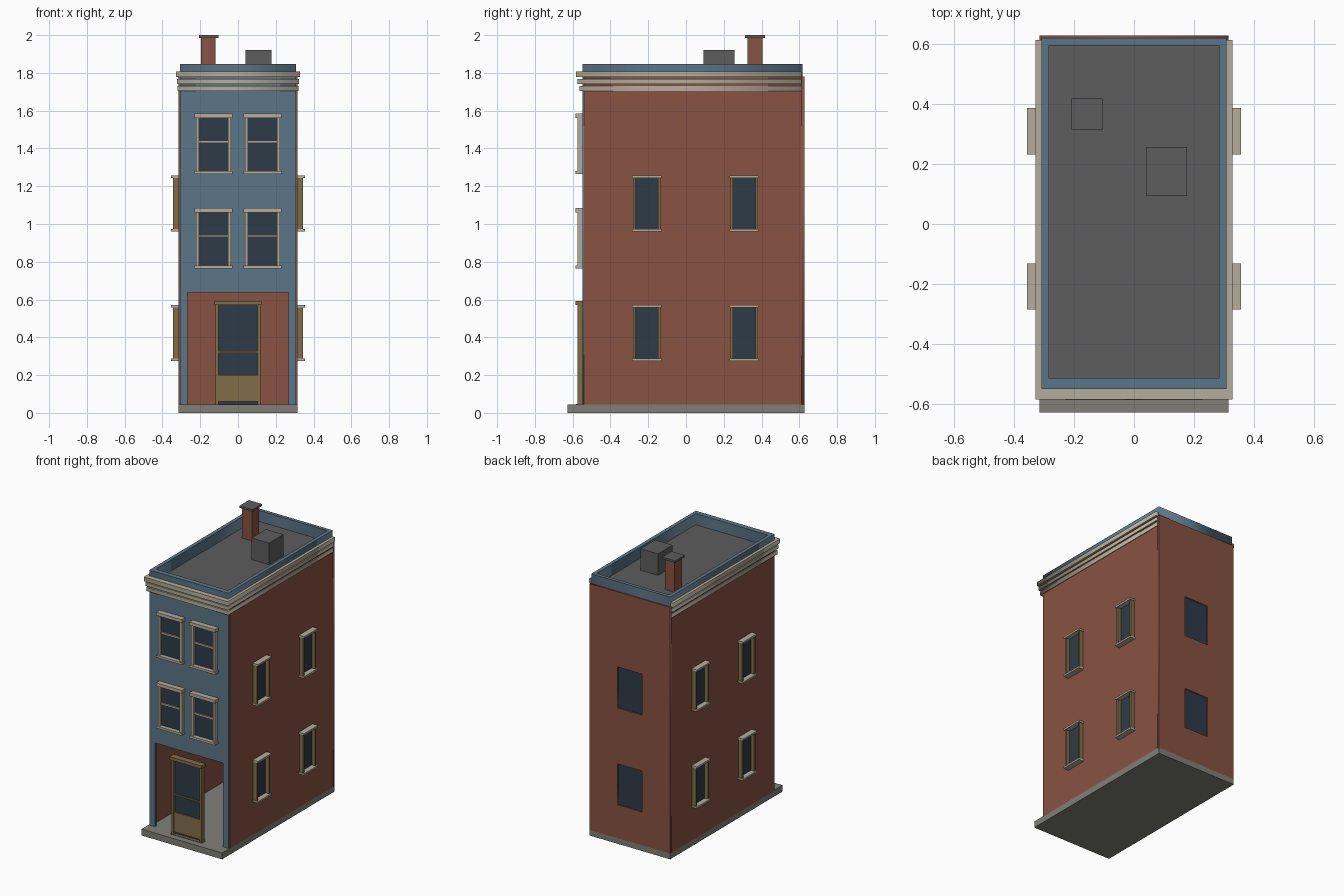
import bpy
import math

if "Cube" in bpy.data.objects:
    bpy.data.objects.remove(bpy.data.objects["Cube"], do_unlink=True)


def material(name, srgb):
    color = [(c / 255 / 12.92 if c < 11 else ((c / 255 + 0.055) / 1.055) ** 2.4) for c in srgb] + [1]
    mat = bpy.data.materials.new(name)
    mat.use_nodes = True
    mat.diffuse_color = color
    bsdf = mat.node_tree.nodes["Principled BSDF"]
    bsdf.inputs["Base Color"].default_value = color
    bsdf.inputs["Roughness"].default_value = 0.8
    return mat


BRICK = material("brick red", (136, 82, 65))
BLUE = material("facade blue", (92, 118, 136))
STONE = material("pale stone", (182, 174, 156))
WOOD = material("ochre wood", (130, 108, 72))
GLASS = material("dark glass", (46, 59, 71))
ROOF = material("roof grey", (93, 93, 93))
PAVING = material("paving grey", (128, 127, 119))


def finish(name, mesh, mat):
    mesh.materials.clear()
    mesh.materials.append(mat)
    obj = bpy.data.objects.new(name, mesh)
    bpy.context.collection.objects.link(obj)
    return obj


def box(name, mat, x, y, z):
    """Box spanning the (low, high) ranges on each axis."""
    mesh = bpy.data.meshes.new(name)
    verts = [(a, b, c) for a in x for b in y for c in z]
    faces = [(0, 1, 3, 2), (4, 6, 7, 5), (0, 4, 5, 1), (2, 3, 7, 6), (0, 2, 6, 4), (1, 5, 7, 3)]
    mesh.from_pydata(verts, [], faces)
    return finish(name, mesh, mat)


def panel(name, mat, outlines, y, upright=True):
    """Filled 2D outlines (inner ones are holes) given thickness over a range."""
    curve = bpy.data.curves.new(name, "CURVE")
    curve.dimensions = "2D"
    curve.fill_mode = "BOTH"
    curve.extrude = (y[1] - y[0]) / 2
    for points in outlines:
        spline = curve.splines.new("POLY")
        spline.points.add(len(points) - 1)
        for p, (u, v) in zip(spline.points, points):
            p.co = (u, v, 0, 1)
        spline.use_cyclic_u = True
    temp = bpy.data.objects.new(name + "_outline", curve)
    bpy.context.collection.objects.link(temp)
    bpy.context.view_layer.update()
    mesh = bpy.data.meshes.new_from_object(temp)
    bpy.data.objects.remove(temp, do_unlink=True)
    obj = finish(name, mesh, mat)
    middle = (y[0] + y[1]) / 2
    if upright:
        obj.rotation_euler.x = math.pi / 2
        obj.location.y = middle
    else:
        obj.location.z = middle
    return obj


def rect(u, v):
    return [(u[0], v[0]), (u[1], v[0]), (u[1], v[1]), (u[0], v[1])]


# Ground slab and brick shell
box("ground_slab", PAVING, (-0.315, 0.315), (-0.627, 0.627), (0, 0.045))
for side, s in (("left", 1), ("right", -1)):
    box(side + "_wall", BRICK, sorted((s * 0.295, s * 0.315)), (-0.54, 0.612), (0.04, 1.78))

# Back wall with recessed windows
back_rows = [(0.275, 0.565), (0.96, 1.25)]
back_x = (-0.095, 0.095)
panel("back_wall", BRICK, [rect((-0.315, 0.315), (0.04, 1.78))] + [rect(back_x, z) for z in back_rows],
      (0.611, 0.627))
for i, z in enumerate(back_rows):
    box(f"back_glass_{i}", GLASS, back_x, (0.612, 0.619), z)

# Blue front with the open entrance
panel("front_facade", BLUE, [[(-0.308, 0.045), (-0.267, 0.045), (-0.267, 0.637), (0.267, 0.637),
      (0.267, 0.045), (0.308, 0.045), (0.308, 1.78), (-0.308, 1.78)]], (-0.548, -0.53))

# Parapet ring and sunken roof
panel("parapet", BLUE, [rect((-0.308, 0.308), (-0.548, 0.618)), rect((-0.282, 0.282), (-0.512, 0.594))],
      (1.75, 1.848), upright=False)
box("roof_deck", ROOF, (-0.295, 0.295), (-0.53, 0.605), (1.74, 1.77))

# Three stepped cornice bands around front and sides
for i, (z, x, y) in enumerate([((1.703, 1.73), 0.32, -0.565), ((1.742, 1.767), 0.323, -0.574),
                               ((1.777, 1.807), 0.328, -0.583)]):
    outline = [(-x, y), (x, y), (x, 0.612), (0.3, 0.612), (0.3, -0.535), (-0.3, -0.535), (-0.3, 0.612), (-x, 0.612)]
    panel(f"cornice_band_{i}", STONE, [outline], z, upright=False)

# Chimney and roof unit
box("chimney", BRICK, (-0.195, -0.118), (0.325, 0.405), (1.77, 1.986))
box("chimney_cap", ROOF, (-0.207, -0.104), (0.312, 0.417), (1.986, 2.0))
box("roof_unit", ROOF, (0.04, 0.177), (0.093, 0.256), (1.77, 1.922))

# Front sash windows
for row, z in enumerate((0.765, 1.265)):
    for side, cx in (("left", 0.13), ("right", -0.13)):
        name = f"front_window_{side}_{row}"
        box(name + "_glass", GLASS, (cx - 0.08, cx + 0.08), (-0.556, -0.54), (z + 0.015, z + 0.3))
        box(name + "_sill", STONE, (cx - 0.1, cx + 0.1), (-0.585, -0.545), (z, z + 0.016))
        box(name + "_head", STONE, (cx - 0.1, cx + 0.1), (-0.585, -0.545), (z + 0.297, z + 0.32))
        box(name + "_rail", STONE, (cx - 0.08, cx + 0.08), (-0.566, -0.545), (z + 0.165, z + 0.178))
        for j, s in enumerate((-1, 1)):
            box(f"{name}_jamb_{j}", STONE, sorted((cx + s * 0.077, cx + s * 0.093)),
                (-0.575, -0.545), (z + 0.016, z + 0.297))

# Side windows, mirrored on both walls
for side, m in (("left", 1), ("right", -1)):
    for row, z in enumerate((0.275, 0.96)):
        for col, cy in enumerate((-0.208, 0.308)):
            name = f"{side}_window_{row}_{col}"
            box(name + "_glass", GLASS, sorted((m * 0.31, m * 0.319)), (cy - 0.063, cy + 0.063), (z + 0.01, z + 0.285))
            for part, low in (("sill", z), ("head", z + 0.283)):
                box(f"{name}_{part}", STONE, sorted((m * 0.313, m * 0.355)), (cy - 0.077, cy + 0.077), (low, low + 0.013))
            for j, s in enumerate((-1, 1)):
                box(f"{name}_jamb_{j}", WOOD, sorted((m * 0.313, m * 0.345)),
                    sorted((cy + s * 0.06, cy + s * 0.073)), (z + 0.013, z + 0.283))

# Entrance door with frame
box("door_glass", GLASS, (-0.104, 0.104), (-0.56, -0.545), (0.045, 0.572))
box("door_lower_panel", WOOD, (-0.104, 0.104), (-0.568, -0.545), (0.06, 0.2))
box("door_rail", WOOD, (-0.104, 0.104), (-0.568, -0.545), (0.318, 0.328))
box("door_head", WOOD, (-0.125, 0.125), (-0.585, -0.54), (0.57, 0.592))
box("door_sill", WOOD, (-0.125, 0.125), (-0.582, -0.54), (0.036, 0.048))
for j, s in enumerate((-1, 1)):
    box(f"door_jamb_{j}", WOOD, sorted((s * 0.102, s * 0.118)), (-0.575, -0.54), (0.045, 0.57))
